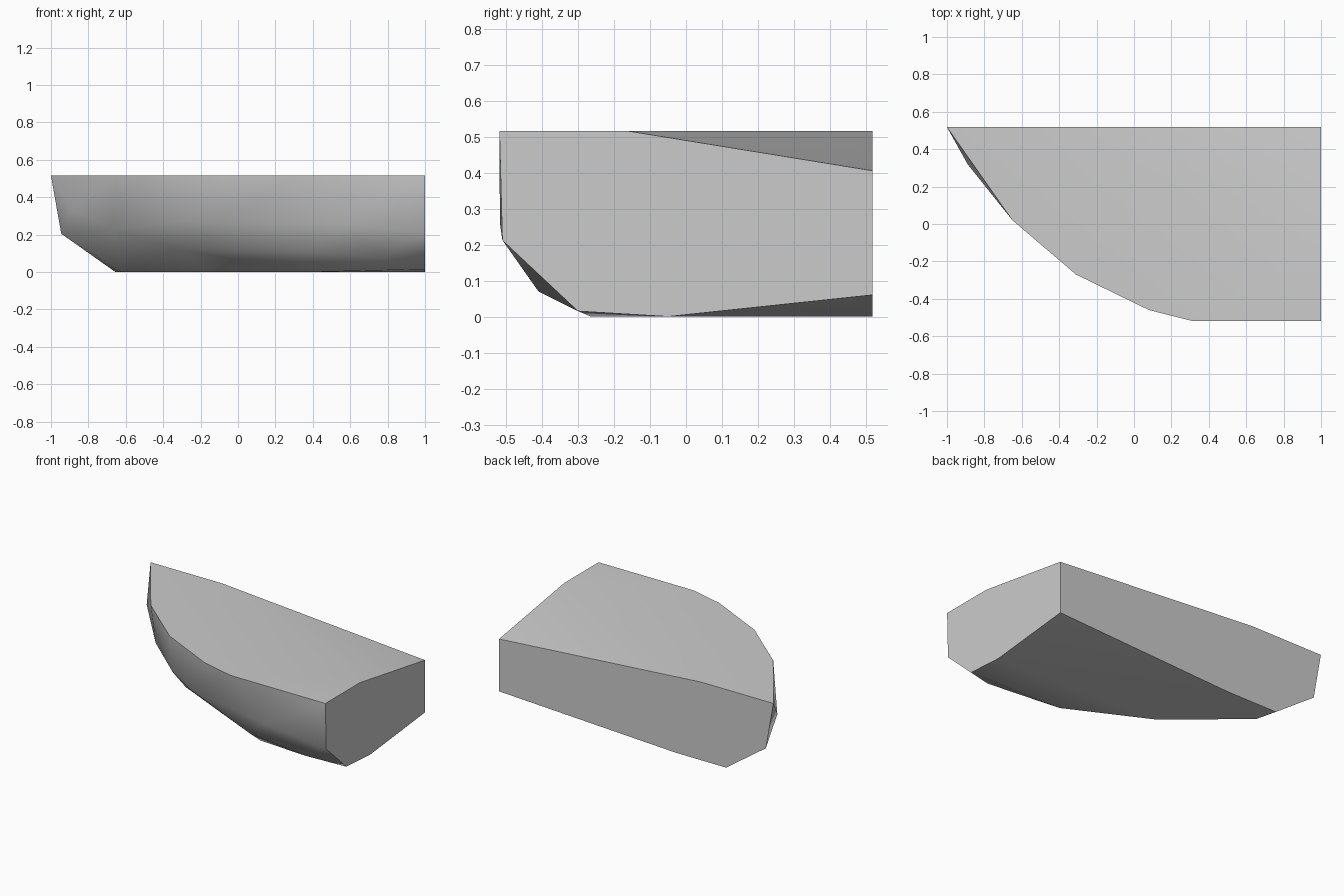
import bpy
import bmesh
import math

default_cube = bpy.data.objects.get("Cube")
if default_cube:
    bpy.data.objects.remove(default_cube, do_unlink=True)

END, BACK, TOP = 1.0, 0.518, 0.515

# One plain grey for the whole stone
grey = bpy.data.materials.new("stone_grey")
grey.use_nodes = True
colour = (0.6, 0.6, 0.6, 1)
grey.diffuse_color = colour
grey.node_tree.nodes["Principled BSDF"].inputs["Base Color"].default_value = colour

# Flat top rim, running from the back tip round the curved front
top_rim = [(-1, BACK), (-.65, .02), (-.31, -.27), (.08, -.46),
           (.31, -BACK), (END, -BACK), (END, -.16), (-.475, BACK)]

# Flat underside rim
bottom_rim = [(-.655, BACK), (-.62, .38), (-.18, 0), (.35, -.265),
              (END, -.05), (-.29, BACK)]

# Chipped facets between the two rims
front_chips = [(-.945, BACK, .205), (-.89, .32, .34), (-.67, .1, .23),
               (-.3, -.25, .27), (-.3, -.114, .12), (-.08, -.375, .26),
               (.37, -.41, .11), (.55, -.517, .26), (.78, -.41, .07),
               (END, -.51, .212), (END, -.3, .015)]

# Back corner, where top and underside slope towards each other
back_corner = [(END, BACK, .405), (END, BACK, .06)]

points = [(x, y, TOP) for x, y in top_rim]
points += [(x, y, 0) for x, y in bottom_rim]
points += front_chips + back_corner

# Wrap the points in one closed convex block
bm = bmesh.new()
for point in points:
    bm.verts.new(point)
hull = bmesh.ops.convex_hull(bm, input=bm.verts[:])
unused = {v for v in hull["geom_interior"] if isinstance(v, bmesh.types.BMVert)}
bmesh.ops.delete(bm, geom=list(unused), context="VERTS")
bmesh.ops.dissolve_limit(bm, angle_limit=math.radians(0.5),
                         verts=bm.verts[:], edges=bm.edges[:])
bmesh.ops.recalc_face_normals(bm, faces=bm.faces[:])

mesh = bpy.data.meshes.new("stone_block")
bm.to_mesh(mesh)
bm.free()
mesh.materials.append(grey)
stone = bpy.data.objects.new("stone_block", mesh)
bpy.context.collection.objects.link(stone)

# Soft facets with crisp rims
bpy.context.view_layer.objects.active = stone
stone.select_set(True)
bpy.ops.object.shade_smooth_by_angle(angle=math.radians(35))
